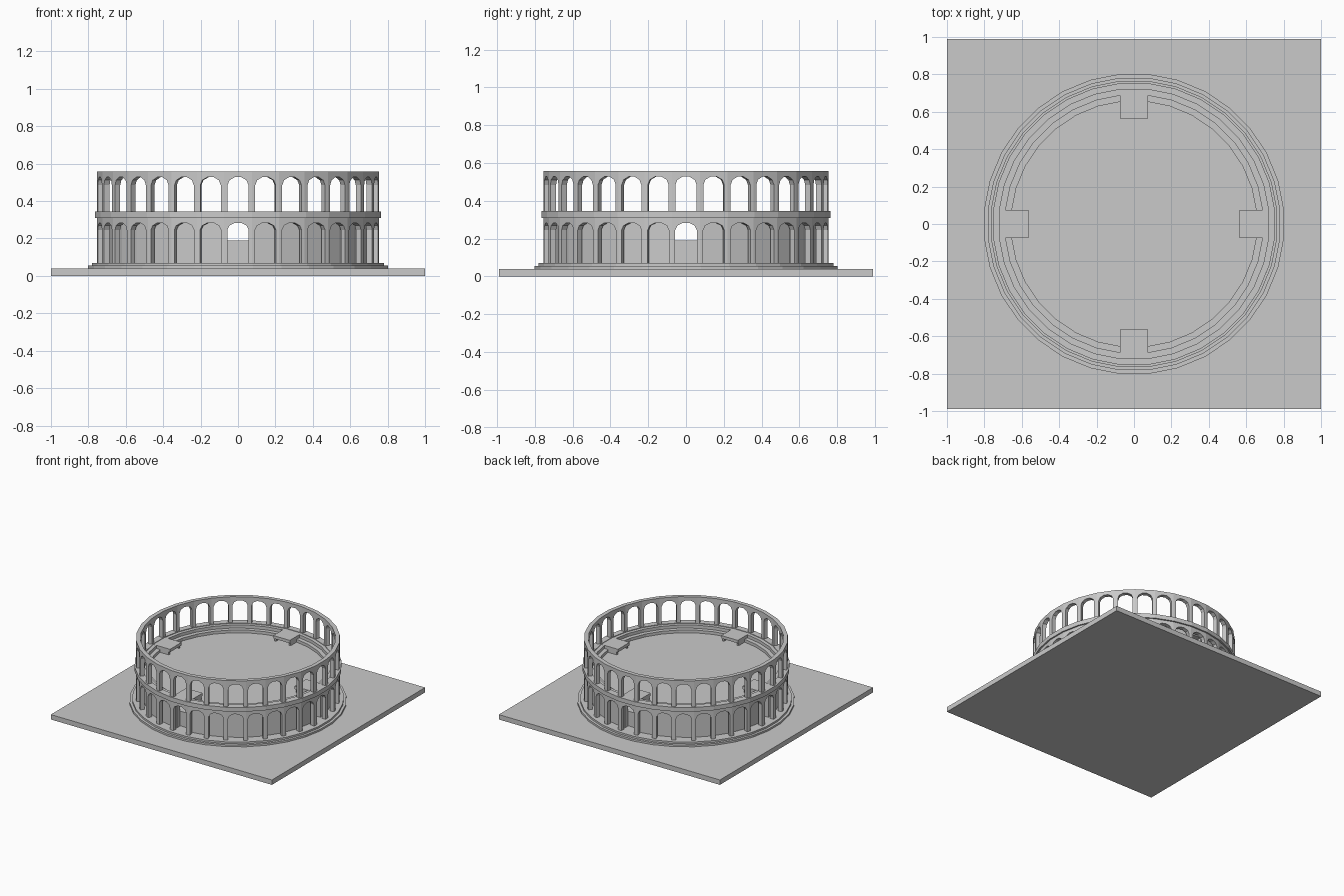
import bpy, bmesh, math
from mathutils import Matrix, Vector

cube = bpy.data.objects.get("Cube")
if cube:
    bpy.data.objects.remove(cube)

BAYS = 32
STEP = 2 * math.pi / BAYS
HALF = math.tan(STEP / 2)

stone = bpy.data.materials.new("grey_stone")
stone.use_nodes = True
GREY = (0.59, 0.59, 0.59, 1)
stone.diffuse_color = GREY
stone.node_tree.nodes["Principled BSDF"].inputs["Base Color"].default_value = GREY


def finish(name, bm):
    bmesh.ops.remove_doubles(bm, verts=bm.verts, dist=0.0002)
    bmesh.ops.recalc_face_normals(bm, faces=bm.faces)
    mesh = bpy.data.meshes.new(name)
    bm.to_mesh(mesh)
    bm.free()
    mesh.materials.append(stone)
    obj = bpy.data.objects.new(name, mesh)
    bpy.context.collection.objects.link(obj)
    return obj


def box(name, center, size):
    bm = bmesh.new()
    bmesh.ops.create_cube(bm, size=1)
    bmesh.ops.scale(bm, vec=size, verts=bm.verts)
    bmesh.ops.translate(bm, vec=center, verts=bm.verts)
    return finish(name, bm)


def disc(name, radius, z0, z1):
    bm = bmesh.new()
    bmesh.ops.create_cone(bm, cap_ends=True, segments=BAYS, radius1=radius,
                          radius2=radius, depth=z1 - z0)
    bmesh.ops.rotate(bm, verts=bm.verts, matrix=Matrix.Rotation(STEP / 2, 3, "Z"))
    bmesh.ops.translate(bm, vec=(0, 0, (z0 + z1) / 2), verts=bm.verts)
    return finish(name, bm)


def arch_points(half, base, spring, top, count=5):
    """Opening outline from the left foot over the arch to the right foot."""
    curve = [(-half * math.cos(math.pi * k / count),
              spring + (top - spring) * math.sin(math.pi * k / count))
             for k in range(count + 1)]
    return [(-half, base)] + curve + [(half, base)]


def ring_wall(name, outer, inner, z0, z1, opening=None, every=1):
    """Faceted ring of flat bays; each chosen bay is pierced by the opening."""
    bm = bmesh.new()
    for i in range(BAYS):
        turn = Matrix.Rotation(i * STEP, 3, "Z")
        hole = opening if opening and i % every == 0 else []
        rows = []
        for r in (outer, inner):
            w = r * HALF
            outline = [(-w, z0)] + hole + [(w, z0), (w, z1), (-w, z1)]
            rows.append([bm.verts.new(turn @ Vector((x, -r, z))) for x, z in outline])
            bm.faces.new(rows[-1])
        n = len(rows[0])
        # Leave out the two upright joints between neighbouring bays
        for k in range(n):
            if k not in (n - 1, n - 3):
                j = (k + 1) % n
                bm.faces.new((rows[0][k], rows[0][j], rows[1][j], rows[1][k]))
    return finish(name, bm)


# Ground slab and the two low steps
box("ground_slab", (0, 0, 0.02), (2, 1.98, 0.04))
disc("lower_step", 0.805, 0.04, 0.055)
disc("upper_step", 0.785, 0.055, 0.07)

# Two arcaded storeys with a projecting band between them
ring_wall("lower_arcade", 0.753, 0.72, 0.07, 0.31,
          arch_points(0.057, 0.07, 0.245, 0.285))
ring_wall("middle_band", 0.765, 0.715, 0.31, 0.345)
ring_wall("upper_arcade", 0.753, 0.72, 0.345, 0.557,
          arch_points(0.056, 0.345, 0.485, 0.53))

# Inner wall with four gateways, and the terrace around its top
gate = [(-0.064, 0.07), (-0.064, 0.287), (0.064, 0.287), (0.064, 0.07)]
ring_wall("inner_wall", 0.70, 0.655, 0.07, 0.315, gate, every=BAYS // 4)
ring_wall("upper_terrace", 0.72, 0.688, 0.315, 0.34)

# Raised arena deck over the passage level
disc("passage_floor", 0.657, 0.07, 0.19)
disc("arena_deck", 0.659, 0.286, 0.292)

# Low hoods over the four gateways: a slab on two side walls
for i, side in enumerate(("front", "left", "back", "right")):
    parts = [box(side + "_hood_slab", (0, -0.642, 0.329), (0.15, 0.158, 0.024))]
    for sign, label in ((-1, "a"), (1, "b")):
        parts.append(box(side + "_hood_wall_" + label,
                         (sign * 0.067, -0.645, 0.3045), (0.014, 0.14, 0.025)))
    for part in parts:
        part.data.transform(Matrix.Rotation(i * math.pi / 2, 4, "Z"))
